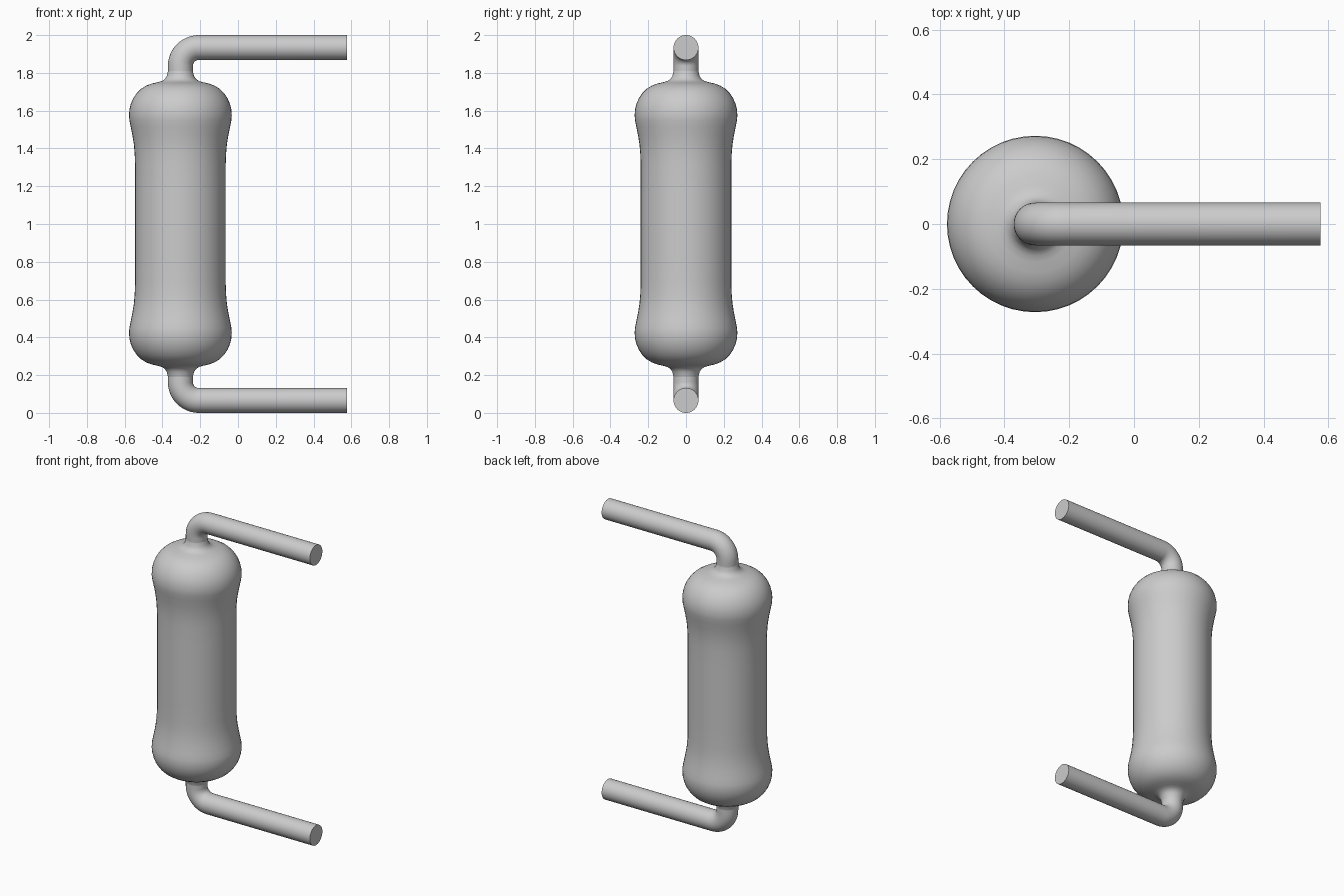
import bpy, bmesh, math

if "Cube" in bpy.data.objects:
    bpy.data.objects.remove(bpy.data.objects["Cube"])

AXIS_X = -0.305   # body axis
WIRE = 0.066      # lead radius
BEND = 0.097      # lead bend radius (centreline)
NECK_Z = 1.81     # where the body coating meets the bare lead
SIDES = 48


def tube(name, rings, cap_end=False):
    """Skin rings given as (x, z, tilt from vertical, radius)."""
    bm = bmesh.new()
    loops = []
    for x, z, a, r in rings:
        loop = []
        for i in range(SIDES):
            t = 2 * math.pi * i / SIDES
            u, v = r * math.cos(t), r * math.sin(t)
            loop.append(bm.verts.new((x + u * math.cos(a), v, z - u * math.sin(a))))
        loops.append(loop)
    for lo, hi in zip(loops, loops[1:]):
        for i in range(SIDES):
            j = (i + 1) % SIDES
            bm.faces.new((lo[i], lo[j], hi[j], hi[i]))
    if cap_end:
        bm.faces.new(loops[-1])
    bmesh.ops.recalc_face_normals(bm, faces=bm.faces)
    mesh = bpy.data.meshes.new(name)
    bm.to_mesh(mesh)
    bm.free()
    ob = bpy.data.objects.new(name, mesh)
    bpy.context.collection.objects.link(ob)
    bpy.ops.object.select_all(action='DESELECT')
    ob.select_set(True)
    bpy.context.view_layer.objects.active = ob
    bpy.ops.object.shade_smooth_by_angle(angle=math.radians(40))
    return ob


# Body: bulged ends with a slimmer waist, upper half profile (radius, z)
half = [(0.240, 1.20), (0.240, 1.32), (0.242, 1.37), (0.246, 1.42), (0.254, 1.47),
        (0.263, 1.515), (0.270, 1.55), (0.272, 1.575), (0.270, 1.605), (0.263, 1.635),
        (0.250, 1.665), (0.232, 1.692), (0.208, 1.716), (0.180, 1.733), (0.150, 1.744),
        (0.118, 1.751), (0.098, 1.757), (0.083, 1.767), (0.072, 1.783), (WIRE, NECK_Z)]
profile = [(r, 2 - z) for r, z in reversed(half)] + half
tube("resistor_body", [(AXIS_X, z, 0, r) for r, z in profile])

# Leads: short riser, quarter bend, straight run to +x; lower one is mirrored
for name, s in (("upper_lead", 1), ("lower_lead", -1)):
    path = [(AXIS_X, NECK_Z, 0)]
    for k in range(13):
        a = math.pi / 2 * k / 12
        path.append((AXIS_X + BEND * (1 - math.cos(a)),
                     2 - WIRE - BEND + BEND * math.sin(a), a))
    path.append((0.576, 2 - WIRE, math.pi / 2))
    tube(name, [(x, 1 + s * (z - 1), s * a, WIRE) for x, z, a in path], cap_end=True)
